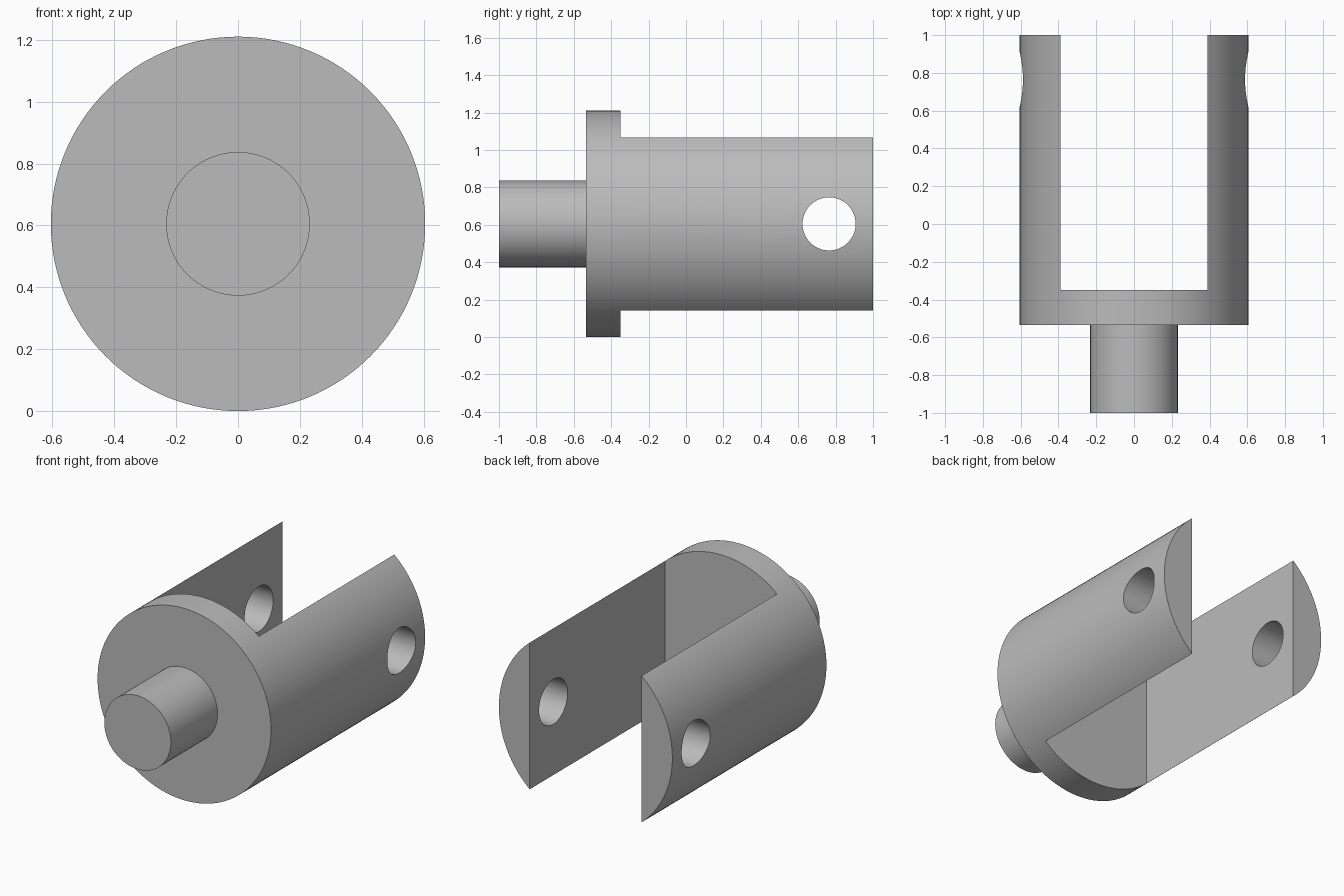
import bpy
import bmesh
import math
from mathutils import Matrix, Vector

cube = bpy.data.objects.get("Cube")
if cube:
    bpy.data.objects.remove(cube, do_unlink=True)

RADIUS = 0.605        # outer barrel, also the height of the axis
PIN_RADIUS = 0.232
SHOULDER_Y = -0.535   # front of the flange
SLOT_Y = -0.35        # floor of the fork slot
SLOT_HALF = 0.39
HOLE_Y, HOLE_RADIUS = 0.765, 0.142
SEGMENTS = 128

steel = bpy.data.materials.new("plain grey")
steel.use_nodes = True
grey = (0.5, 0.5, 0.5, 1)
steel.diffuse_color = grey
steel.node_tree.nodes["Principled BSDF"].inputs["Base Color"].default_value = grey


def add_object(name, bm):
    bmesh.ops.recalc_face_normals(bm, faces=bm.faces)
    mesh = bpy.data.meshes.new(name)
    bm.to_mesh(mesh)
    bm.free()
    mesh.materials.append(steel)
    obj = bpy.data.objects.new(name, mesh)
    bpy.context.collection.objects.link(obj)
    return obj


def cut(target, cutter):
    mod = target.modifiers.new(cutter.name, "BOOLEAN")
    mod.operation = "DIFFERENCE"
    mod.solver = "EXACT"
    mod.object = cutter
    bpy.context.view_layer.objects.active = target
    bpy.ops.object.modifier_apply(modifier=mod.name)
    bpy.data.objects.remove(cutter, do_unlink=True)


# Turned body: pin, flange and barrel revolved about the long axis
bm = bmesh.new()
profile = [(0, -1), (PIN_RADIUS, -1), (PIN_RADIUS, SHOULDER_Y),
           (RADIUS, SHOULDER_Y), (RADIUS, 1), (0, 1)]
verts = [bm.verts.new((r, y, RADIUS)) for r, y in profile]
edges = [bm.edges.new(pair) for pair in zip(verts, verts[1:])]
bmesh.ops.spin(bm, geom=verts + edges, cent=(0, 0, RADIUS), axis=(0, 1, 0),
               angle=2 * math.pi, steps=SEGMENTS, use_duplicate=False)
bmesh.ops.remove_doubles(bm, verts=bm.verts, dist=0.0001)
clevis = add_object("fork_with_pin", bm)

# Slot that leaves two fork arms
bm = bmesh.new()
bmesh.ops.create_cube(bm, size=1)
slot_end = 1.2
bmesh.ops.scale(bm, verts=bm.verts, vec=(2 * SLOT_HALF, slot_end - SLOT_Y, 2))
bmesh.ops.translate(bm, verts=bm.verts,
                    vec=Vector((0, (slot_end + SLOT_Y) / 2, RADIUS)))
cut(clevis, add_object("slot_cutter", bm))

# Cross hole through both arms
bm = bmesh.new()
bmesh.ops.create_cone(bm, cap_ends=True, segments=SEGMENTS // 2,
                      radius1=HOLE_RADIUS, radius2=HOLE_RADIUS, depth=2,
                      matrix=Matrix.Translation((0, HOLE_Y, RADIUS))
                      @ Matrix.Rotation(math.pi / 2, 4, "Y"))
cut(clevis, add_object("hole_cutter", bm))

# Smooth the turned surfaces, keep machined edges crisp
bpy.ops.object.select_all(action="DESELECT")
clevis.select_set(True)
bpy.context.view_layer.objects.active = clevis
bpy.ops.object.shade_smooth_by_angle(angle=math.radians(30))
